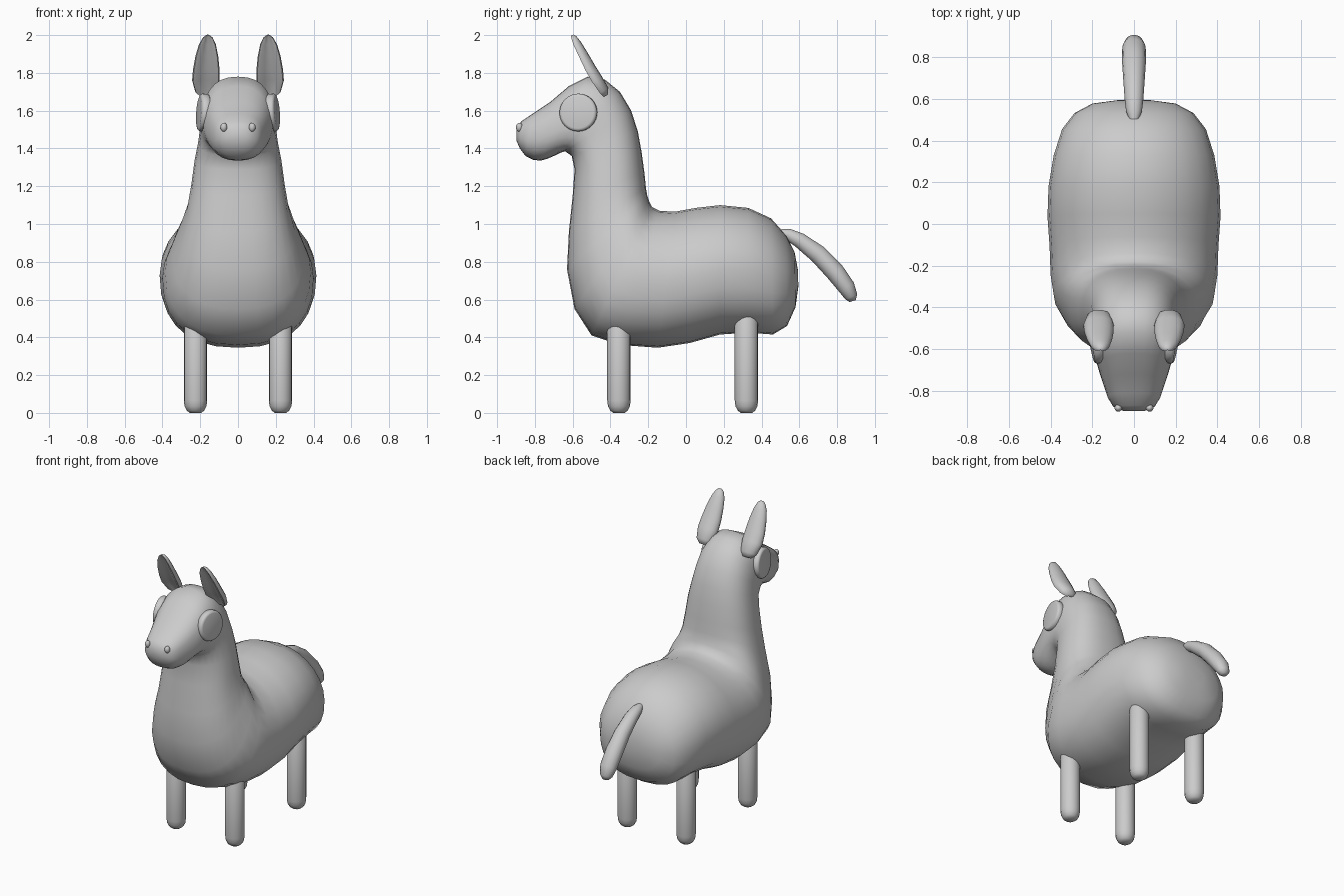
import bpy, bmesh, math
from mathutils import Vector, Matrix

if "Cube" in bpy.data.objects:
    bpy.data.objects.remove(bpy.data.objects["Cube"])

grey = bpy.data.materials.new("soft grey")
grey.diffuse_color = (0.6, 0.6, 0.6, 1)
grey.use_nodes = True
grey.node_tree.nodes["Principled BSDF"].inputs["Base Color"].default_value = grey.diffuse_color


def finish(name, bm, angle=50):
    bmesh.ops.recalc_face_normals(bm, faces=bm.faces)
    me = bpy.data.meshes.new(name)
    bm.to_mesh(me)
    bm.free()
    me.materials.append(grey)
    ob = bpy.data.objects.new(name, me)
    bpy.context.collection.objects.link(ob)
    bpy.ops.object.select_all(action='DESELECT')
    ob.select_set(True)
    bpy.context.view_layer.objects.active = ob
    bpy.ops.object.shade_smooth_by_angle(angle=math.radians(angle))
    return ob


def loft(bm, rings):
    loops = [[bm.verts.new(p) for p in r] for r in rings]
    for a, b in zip(loops, loops[1:]):
        n = len(a)
        for i in range(n):
            bm.faces.new((a[i], a[(i + 1) % n], b[(i + 1) % n], b[i]))
    bm.faces.new(loops[0])
    bm.faces.new(loops[-1])


def tube(name, sections, sides=14, dent=0.0):
    """Sections are (x, y, z, half width, half thickness), bending in the side plane."""
    bm = bmesh.new()
    cs = [Vector(s[:3]) for s in sections]
    rings = []
    for i, s in enumerate(sections):
        d = cs[min(i + 1, len(cs) - 1)] - cs[max(i - 1, 0)]
        nrm = d.cross(Vector((1, 0, 0))).normalized()
        if nrm.y > 0:
            nrm = -nrm
        ring = []
        for k in range(sides):
            a = 2 * math.pi * k / sides
            b = math.sin(a)
            if b > 0:
                b *= 1 - dent * b * b
            ring.append(cs[i] + Vector((s[3] * math.cos(a), 0, 0)) + nrm * s[4] * b)
        rings.append(ring)
    loft(bm, rings)
    return finish(name, bm, 70)


# Body, neck and head: rings as (top y, top z, bottom y, bottom z, half width)
RINGS = [
    (.592, .76, .595, .67, .08), (.575, .85, .58, .56, .20), (.53, .94, .535, .46, .285),
    (.45, 1.03, .46, .415, .345), (.33, 1.085, .33, .425, .385), (.18, 1.1, .18, .415, .41),
    (.05, 1.085, .02, .37, .415), (-.06, 1.065, -.15, .345, .405), (-.14, 1.07, -.35, .36, .40),
    (-.18, 1.09, -.5, .41, .385), (-.195, 1.12, -.59, .55, .345), (-.205, 1.15, -.63, .76, .305),
    (-.212, 1.19, -.62, .96, .27), (-.22, 1.27, -.60, 1.15, .247), (-.235, 1.38, -.59, 1.29, .23),
    (-.255, 1.49, -.605, 1.36, .212), (-.29, 1.60, -.64, 1.385, .203), (-.35, 1.70, -.67, 1.375, .198),
    (-.43, 1.765, -.70, 1.36, .193), (-.52, 1.78, -.735, 1.345, .185), (-.62, 1.73, -.77, 1.335, .168),
    (-.72, 1.645, -.81, 1.34, .147), (-.81, 1.585, -.85, 1.36, .127), (-.87, 1.545, -.88, 1.40, .10),
    (-.897, 1.51, -.897, 1.44, .05)]


def power(v, n):
    return math.copysign(abs(v) ** (2 / n), v)


bm = bmesh.new()
rings = []
for i, (ty, tz, by, bz, w) in enumerate(RINGS):
    top, bot = Vector((0, ty, tz)), Vector((0, by, bz))
    mid, half = (top + bot) / 2, (top - bot) / 2
    ring = []
    for k in range(28):
        a = 2 * math.pi * k / 28
        c, s = math.cos(a), math.sin(a)
        n = 2.0 if s > 0 and i < 10 else 2.4
        ring.append(mid + half * power(s, n) + Vector((w * power(c, n), 0, 0)))
    rings.append(ring)
loft(bm, rings)
finish("body", bm, 80)

# Tail
tube("tail", [(0, .50, .955, .022, .02), (0, .54, .945, .038, .032), (0, .60, .915, .045, .041),
              (0, .70, .84, .052, .05), (0, .79, .745, .058, .052), (0, .85, .665, .056, .047),
              (0, .875, .615, .042, .035), (0, .882, .592, .02, .018)])

for side, sx in (("right", 1), ("left", -1)):
    # Ears with a hollowed front
    tube(side + "_ear", [(sx * .165, -.43, 1.675, .03, .02), (sx * .168, -.445, 1.70, .058, .04),
                         (sx * .17, -.485, 1.76, .073, .045), (sx * .168, -.52, 1.82, .07, .043),
                         (sx * .165, -.555, 1.89, .06, .038), (sx * .162, -.585, 1.95, .045, .032),
                         (sx * .16, -.60, 1.985, .027, .022), (sx * .16, -.606, 1.998, .01, .01)],
         16, 1.15)

    # Legs with rounded feet
    for end, y in (("front", -.355), ("back", .32)):
        prof = [(0, .03), (.012, .046), (.035, .058), (.065, .062), (.6, .062), (.64, .03)]
        bm = bmesh.new()
        loft(bm, [[(sx * .225 + r * math.cos(math.pi * k / 8), y + r * math.sin(math.pi * k / 8), z)
                   for k in range(16)] for z, r in prof])
        finish(f"{end}_{side}_leg", bm, 60)

    # Eye discs with a softened rim
    bm = bmesh.new()
    loft(bm, [[(x, r * math.cos(math.pi * k / 16), r * math.sin(math.pi * k / 16)) for k in range(32)]
              for x, r in ((-.03, .09), (-.02, .1), (.008, .1), (.017, .094), (.02, .085))])
    turn = Matrix.Rotation(math.radians(-10), 4, 'Z') @ Matrix.Rotation(math.radians(-4), 4, 'Y')
    bm.transform(Matrix.Scale(sx, 4, (1, 0, 0)) @ Matrix.Translation((.187, -.57, 1.59)) @ turn)
    finish(side + "_eye", bm, 50)

    # Nostrils
    bm = bmesh.new()
    bmesh.ops.create_uvsphere(bm, u_segments=14, v_segments=8, radius=1)
    bm.transform(Matrix.Translation((sx * .075, -.882, 1.512)) @ Matrix.Diagonal((.018, .018, .024, 1)))
    finish(side + "_nostril", bm)
